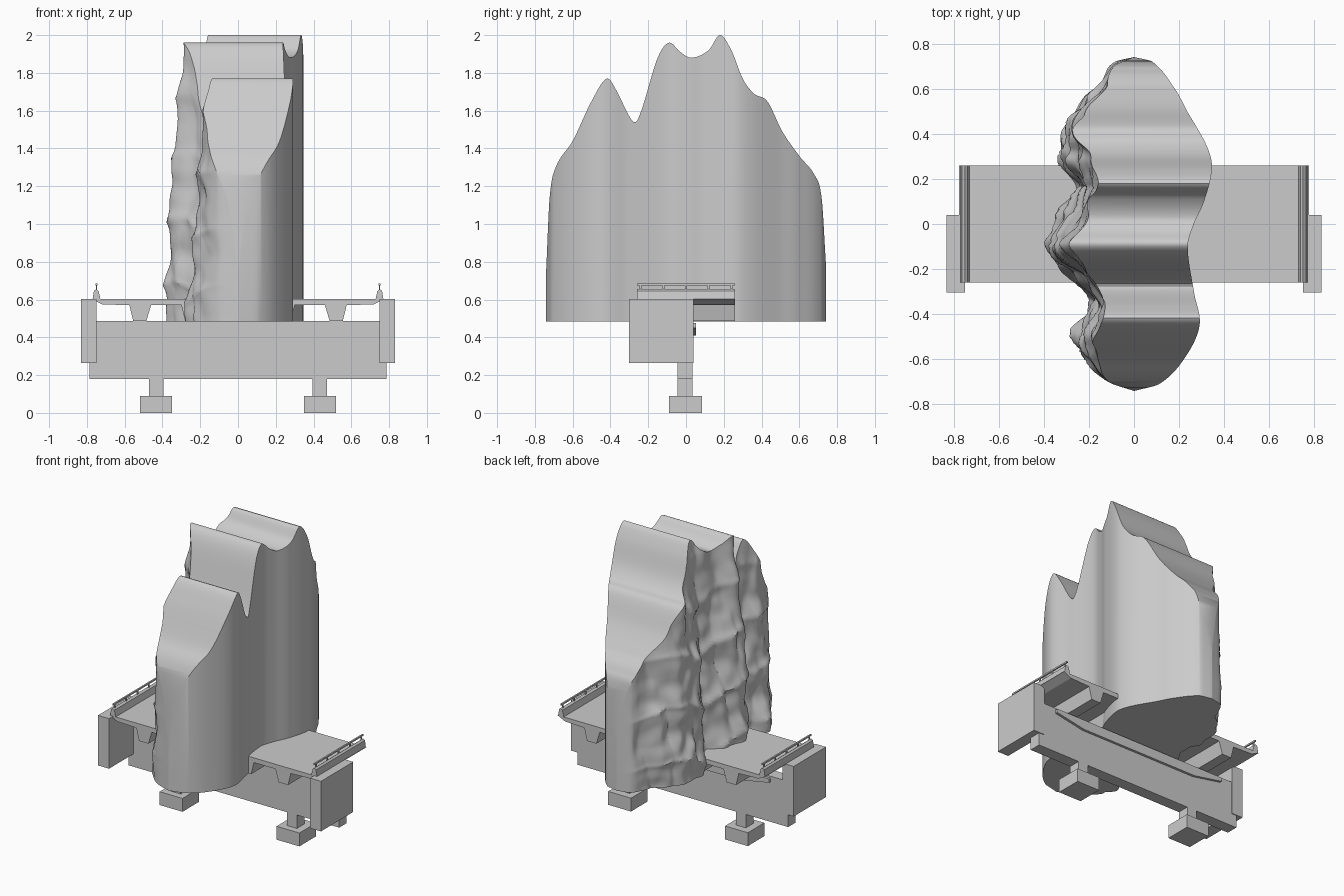
import bpy, bmesh, math
from mathutils import Vector, noise

if "Cube" in bpy.data.objects:
    bpy.data.objects.remove(bpy.data.objects["Cube"])


def make_object(name, bm, smooth=False):
    bmesh.ops.recalc_face_normals(bm, faces=bm.faces)
    mesh = bpy.data.meshes.new(name)
    bm.to_mesh(mesh)
    bm.free()
    ob = bpy.data.objects.new(name, mesh)
    bpy.context.collection.objects.link(ob)
    if smooth:
        bpy.context.view_layer.objects.active = ob
        ob.select_set(True)
        bpy.ops.object.shade_smooth_by_angle(angle=math.radians(35))
        ob.select_set(False)
    return ob


def extrude_xz(name, pts, y0, y1):
    bm = bmesh.new()
    face = bm.faces.new([bm.verts.new((x, y0, z)) for x, z in pts])
    res = bmesh.ops.extrude_face_region(bm, geom=[face])
    verts = [v for v in res["geom"] if isinstance(v, bmesh.types.BMVert)]
    bmesh.ops.translate(bm, verts=verts, vec=(0, y1 - y0, 0))
    return make_object(name, bm)


def box(name, x0, x1, y0, y1, z0, z1):
    return extrude_xz(name, [(x0, z0), (x1, z0), (x1, z1), (x0, z1)], y0, y1)


def curve(points):
    """Smooth cubic interpolation through (position, value) pairs."""
    n = len(points)
    slopes = []
    for i in range(n):
        a, b = points[max(i - 1, 0)], points[min(i + 1, n - 1)]
        slopes.append((b[1] - a[1]) / (b[0] - a[0]))

    def f(s):
        i = 0
        while i < n - 2 and s > points[i + 1][0]:
            i += 1
        (a, va), (b, vb) = points[i], points[i + 1]
        w = b - a
        t = min(max((s - a) / w, 0), 1)
        return ((2*t**3 - 3*t*t + 1) * va + (t**3 - 2*t*t + t) * w * slopes[i]
                + (3*t*t - 2*t**3) * vb + (t**3 - t*t) * w * slopes[i + 1])
    return f


# Mountain outlines: ridge height, smooth right side, rough left side foot and rim
ridge = curve([(-.74, .76), (-.722, 1.14), (-.69, 1.3), (-.6, 1.44), (-.5, 1.65), (-.42, 1.77),
               (-.37, 1.71), (-.3, 1.57), (-.265, 1.54), (-.23, 1.62), (-.15, 1.88), (-.09, 1.96),
               (-.03, 1.91), (.03, 1.88), (.12, 1.92), (.18, 2.0), (.24, 1.92), (.3, 1.77),
               (.36, 1.69), (.43, 1.65), (.51, 1.49), (.6, 1.36), (.68, 1.26), (.718, 1.14), (.74, .8)])
right = curve([(-.74, 0), (-.71, .11), (-.6, .22), (-.45, .29), (-.3, .265), (-.1, .238), (0, .265),
               (.1, .31), (.25, .345), (.35, .32), (.5, .235), (.6, .18), (.72, .08), (.74, 0)])
foot = curve([(-.74, 0), (-.7, -.11), (-.6, -.22), (-.53, -.265), (-.45, -.25), (-.35, -.2),
              (-.25, -.24), (-.18, -.35), (-.08, -.40), (0, -.35), (.1, -.28), (.2, -.275),
              (.3, -.32), (.37, -.33), (.45, -.3), (.55, -.22), (.65, -.13), (.72, -.08), (.74, 0)])
rim = curve([(-.74, 0), (-.7, -.11), (-.6, -.16), (-.5, -.18), (-.4, -.13), (-.3, -.15), (-.24, -.19),
             (-.15, -.25), (-.09, -.29), (0, -.22), (.1, -.2), (.2, -.16), (.3, -.2), (.4, -.26),
             (.5, -.22), (.6, -.13), (.7, -.09), (.74, 0)])
BASE = .485


def rock_x(y, z, h):
    t = (z - BASE) / (h - BASE)
    x = foot(y) + (rim(y) - foot(y)) * t ** 1.4
    # bulging ledges, vertical clefts and fine roughness, fading to the ends
    fade = min(1, (.74 - abs(y)) / .15) * (1 - .6 * t ** 4)
    phase = (z + .08 * noise.noise(Vector((y * 4, 3, z)))) * 3.1 + .15 * math.sin(y * 9)
    ledge = .03 * (abs(math.sin(phase * math.pi)) ** .6 - .6)
    cleft = .07 * (.25 - abs(noise.noise(Vector((y * 6, 7, z * 1.2)))))
    rough = .02 * noise.noise(Vector((y * 14, 1, z * 9)))
    return min(x + fade * (ledge + cleft + rough), -.001)


def mountain():
    bm = bmesh.new()
    rows, levels, prev = 190, 70, None
    for i in range(rows + 1):
        s = i / rows
        y = .74 * (.5 * (2 * s - 1) - .5 * math.cos(math.pi * s))
        h = ridge(y)
        ring = []
        for j in range(levels + 1):
            z = BASE + (h - BASE) * j / levels
            x = 0 if i in (0, rows) else rock_x(y, z, h)
            ring.append(bm.verts.new((x - .0005, y, z)))
        xr = right(y) + .0005
        ring += [bm.verts.new((xr, y, h)), bm.verts.new((xr, y, BASE))]
        if prev:
            for k in range(len(ring)):
                m = (k + 1) % len(ring)
                bm.faces.new((prev[k], prev[m], ring[m], ring[k]))
        else:
            bm.faces.new(ring)
        prev = ring
    bm.faces.new(prev)
    make_object("mountain", bm, smooth=True)


mountain()

# Road deck with ribs underneath
half = [(.28, .487), (.30, .57), (.46, .57), (.485, .487), (.555, .487), (.575, .57), (.72, .575), (.775, .602)]
extrude_xz("road_deck", half + [(-x, z) for x, z in reversed(half)], -.26, .26)

# Pier wall with back corbel
box("pier_wall", -.785, .785, -.045, .035, .18, .487)
led = [(.655, .475), (.655, .45), (.44, .41)]
extrude_xz("pier_corbel", led + [(-x, z) for x, z in reversed(led)], .034, .052)

for side, s in (("left", -1), ("right", 1)):
    # Feet, posts and end blocks
    box(f"{side}_foot", s * .35, s * .52, -.09, .085, 0, .09)
    box(f"{side}_post", s * .395, s * .47, -.045, .035, .085, .185)
    box(f"{side}_end_block", s * .748, s * .83, -.303, .04, .265, .602)
    # Kerb barrier and handrail
    extrude_xz(f"{side}_kerb", [(s * .728, .6), (s * .77, .6), (s * .763, .645), (s * .752, .655),
                                (s * .738, .645)], -.26, .26)
    box(f"{side}_handrail", s * .744, s * .754, -.26, .26, .674, .684)
    for k in range(5):
        y = -.24 + k * .12
        box(f"{side}_rail_post_{k}", s * .746, s * .752, y - .005, y + .005, .64, .676)
